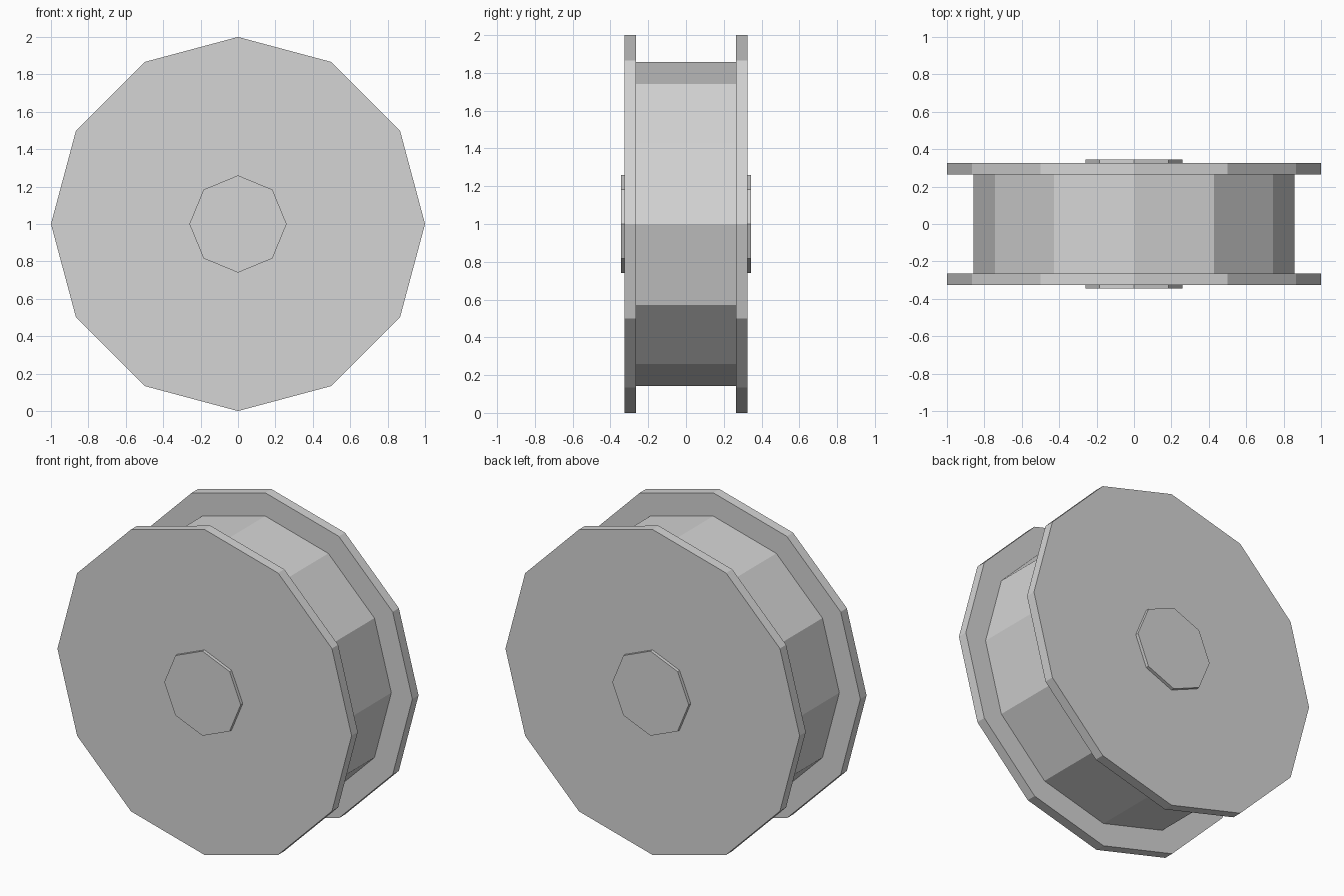
import bpy
from math import pi

cube = bpy.data.objects.get("Cube")
if cube:
    bpy.data.objects.remove(cube, do_unlink=True)

# Single light grey material
grey = bpy.data.materials.new("light_grey")
grey.use_nodes = True
colour = (0.66, 0.66, 0.66, 1)
grey.diffuse_color = colour
grey.node_tree.nodes["Principled BSDF"].inputs["Base Color"].default_value = colour


def disc(name, sides, radius, y_front, y_back):
    """Flat-sided disc along y with a corner pointing straight up."""
    bpy.ops.mesh.primitive_cylinder_add(
        vertices=sides, radius=radius, depth=y_back - y_front,
        location=(0, (y_front + y_back) / 2, 1), rotation=(pi / 2, 0, 0))
    obj = bpy.context.object
    obj.name = name
    obj.data.materials.append(grey)
    return obj


FLANGE_IN, FLANGE_OUT, HUB_OUT = 0.265, 0.325, 0.345

# Drum between the flanges
disc("drum", 12, 0.857, -FLANGE_IN, FLANGE_IN)

# Front and back flanges with their hub caps
disc("front_flange", 12, 1.0, -FLANGE_OUT, -FLANGE_IN)
disc("back_flange", 12, 1.0, FLANGE_IN, FLANGE_OUT)
disc("front_hub_cap", 8, 0.26, -HUB_OUT, -FLANGE_OUT)
disc("back_hub_cap", 8, 0.26, FLANGE_OUT, HUB_OUT)
